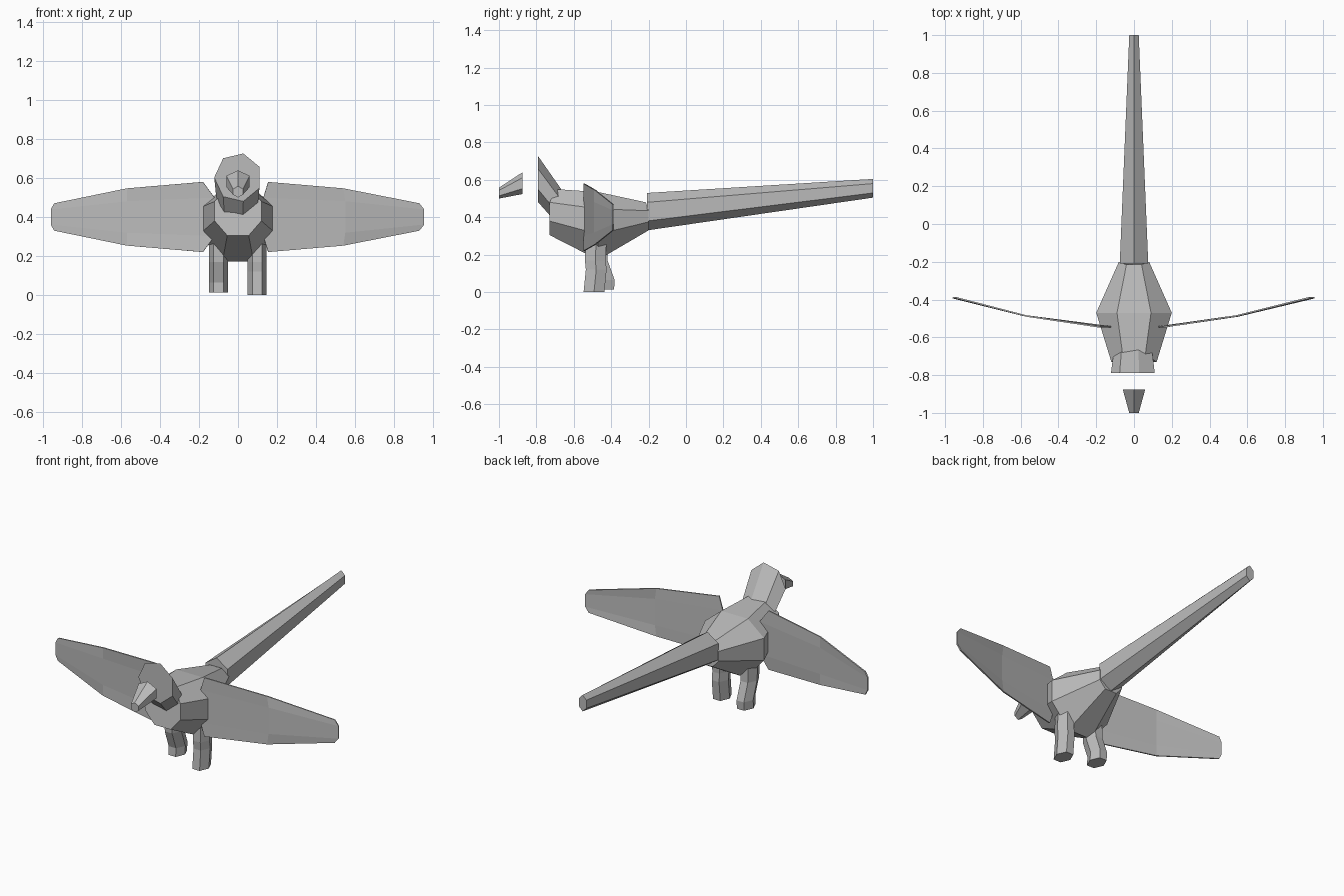
import bpy
import bmesh
from math import cos, sin, radians

cube = bpy.data.objects.get("Cube")
if cube:
    bpy.data.objects.remove(cube)

grey = bpy.data.materials.new("plain_grey")
grey.use_nodes = True
GREY = (0.5, 0.5, 0.5, 1)
grey.diffuse_color = GREY
grey.node_tree.nodes["Principled BSDF"].inputs["Base Color"].default_value = GREY


def finish(name, bm):
    bmesh.ops.recalc_face_normals(bm, faces=bm.faces)
    mesh = bpy.data.meshes.new(name)
    bm.to_mesh(mesh)
    bm.free()
    mesh.materials.append(grey)
    obj = bpy.data.objects.new(name, mesh)
    bpy.context.scene.collection.objects.link(obj)
    return obj


def loft(name, rings):
    """Skin a list of equal-sized rings and cap both ends."""
    bm = bmesh.new()
    rows = [[bm.verts.new(p) for p in ring] for ring in rings]
    n = len(rows[0])
    for a, b in zip(rows, rows[1:]):
        for i in range(n):
            j = (i + 1) % n
            bm.faces.new((a[i], a[j], b[j], b[i]))
    bm.faces.new(rows[0])
    bm.faces.new(rows[-1])
    return finish(name, bm)


def upright_ring(n, start, y, z, rx, rz):
    """Polygon in the xz plane."""
    angles = [radians(start + 360 * i / n) for i in range(n)]
    return [(rx * cos(a), y, z + rz * sin(a)) for a in angles]


def flat_ring(x, y, z, rx, ry):
    """Hexagon in the xy plane."""
    angles = [radians(60 * i) for i in range(6)]
    return [(x + rx * cos(a), y + ry * sin(a), z) for a in angles]


def body_ring(half):
    """Mirror the half outline across x = 0."""
    return half + [(-x, y, z) for x, y, z in reversed(half)]


# Body: eight-sided, widest in the middle
loft("body", [
    body_ring([(.06, -.69, .55), (.12, -.73, .48), (.12, -.73, .38), (.055, -.73, .305)]),
    body_ring([(.09, -.47, .535), (.20, -.47, .445), (.20, -.47, .31), (.08, -.47, .172)]),
    body_ring([(.04, -.215, .48), (.08, -.2, .435), (.08, -.2, .375), (.04, -.2, .33)]),
])

# Tail, head and beak
loft("tail", [upright_ring(6, 90, -.208, .43, .087, .1),
              upright_ring(6, 90, 1, .555, .029, .05)])
loft("head", [upright_ring(7, 180, -.79, .603, .122, .126),
              upright_ring(7, 180, -.62, .385, .1, .1)])
loft("beak", [upright_ring(6, 90, -.875, .582, .069, .058),
              upright_ring(6, 90, -1, .529, .029, .029)])

# Legs: (y, z) of each joint from hip to foot
legs = {
    "left_leg": (.098, [(-.48, .28), (-.485, .17), (-.48, .12), (-.492, 0)]),
    "right_leg": (-.1, [(-.48, .28), (-.475, .17), (-.437, .065), (-.44, .013)]),
}
for name, (x, joints) in legs.items():
    loft(name, [flat_ring(x, y, z, .049, .064) for y, z in joints])


# Wings: each station is x, inset of the outer corners, y, z, half height
def wing(name, side, stations):
    bm = bmesh.new()
    rows = []
    for x, inset, y, z, h in stations:
        rows.append([bm.verts.new((side * (x + (inset if abs(t) == 1 else 0)), y, z + h * t))
                     for t in (-1, -.55, .55, 1)])
    for a, b in zip(rows, rows[1:]):
        for i in range(3):
            bm.faces.new((a[i], a[i + 1], b[i + 1], b[i]))
    obj = finish(name, bm)
    mod = obj.modifiers.new("thickness", "SOLIDIFY")
    mod.thickness = .008
    mod.offset = 0


wing("left_wing", 1, [(.13, .025, -.545, .4, .18), (.55, -.01, -.487, .4, .147),
                      (.955, -.025, -.39, .4, .07)])
wing("right_wing", -1, [(.12, .06, -.545, .4, .18), (.57, 0, -.487, .4, .147),
                        (.96, -.017, -.39, .4, .07)])
